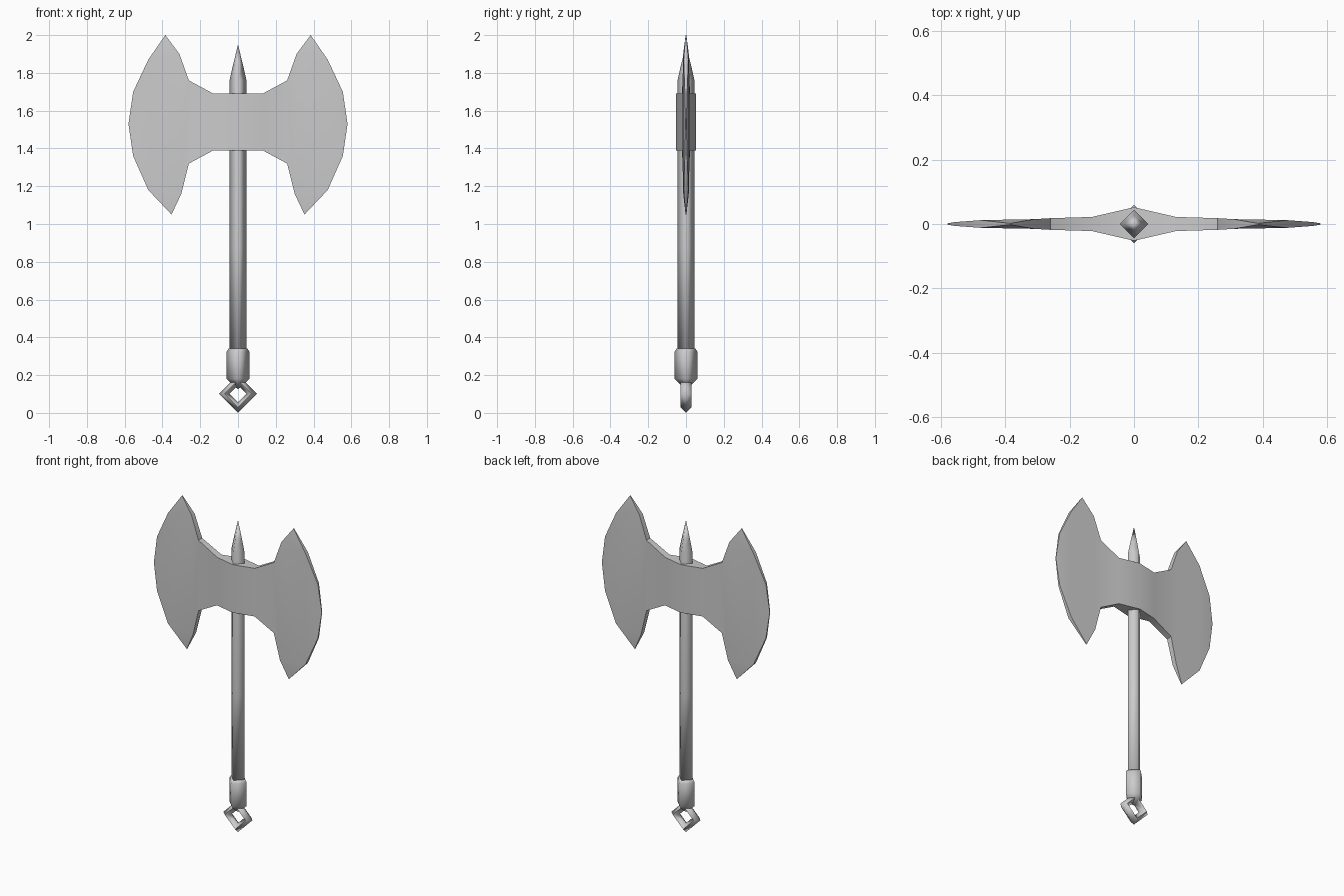
import bpy, bmesh, math
from math import radians

cube = bpy.data.objects.get("Cube")
if cube:
    bpy.data.objects.remove(cube, do_unlink=True)

# One grey for everything
steel = bpy.data.materials.new("plain grey")
steel.use_nodes = True
GREY = (0.6, 0.6, 0.6, 1)
steel.diffuse_color = GREY
steel.node_tree.nodes["Principled BSDF"].inputs["Base Color"].default_value = GREY


def smooth(obj, degrees):
    bpy.ops.object.select_all(action="DESELECT")
    obj.select_set(True)
    bpy.context.view_layer.objects.active = obj
    bpy.ops.object.shade_smooth_by_angle(angle=radians(degrees))


def finish(bm, name, degrees):
    bmesh.ops.recalc_face_normals(bm, faces=bm.faces)
    mesh = bpy.data.meshes.new(name)
    bm.to_mesh(mesh)
    bm.free()
    obj = bpy.data.objects.new(name, mesh)
    bpy.context.collection.objects.link(obj)
    mesh.materials.append(steel)
    smooth(obj, degrees)
    return obj


def lathe(name, profile, sides=4):
    """Turn a (radius, height) profile around the z axis."""
    bm = bmesh.new()
    rings = []
    for r, z in profile:
        count = sides if r else 1
        rings.append([bm.verts.new((r * math.cos(math.tau * i / sides),
                                    r * math.sin(math.tau * i / sides), z))
                      for i in range(count)])
    for low, high in zip(rings, rings[1:]):
        for i in range(sides):
            j = (i + 1) % sides
            corners = [low[i % len(low)], low[j % len(low)],
                       high[j % len(high)], high[i % len(high)]]
            bm.faces.new(list(dict.fromkeys(corners)))
    return finish(bm, name, 100)


# Shaft with its spike, and the pommel
lathe("shaft", [(0, 0.3), (0.045, 0.3), (0.045, 0.87), (0.045, 1.76),
                (0.027, 1.84), (0, 1.95)])
lathe("pommel", [(0, 0.125), (0.035, 0.155), (0.06, 0.18),
                 (0.06, 0.325), (0.05, 0.34), (0, 0.34)])

# Square ring hanging below the pommel
bpy.ops.mesh.primitive_torus_add(major_segments=4, minor_segments=4,
                                 major_radius=0.072, minor_radius=0.028,
                                 location=(0, 0, 0.101),
                                 rotation=(radians(90), 0, 0))
ring = bpy.context.object
ring.name = "pommel_ring"
ring.data.materials.append(steel)
smooth(ring, 100)

# Double blade: half outline as (x, z, half thickness), mirrored
upper = [(0, 1.69, 0.052), (0.13, 1.69, 0.022), (0.26, 1.76, 0.018),
         (0.31, 1.90, 0.015), (0.475, 1.87, 0.012), (0.555, 1.70, 0.006)]
lower = [(0, 1.39, 0.052), (0.13, 1.39, 0.022), (0.26, 1.32, 0.018),
         (0.30, 1.16, 0.015), (0.475, 1.18, 0.012), (0.555, 1.36, 0.006)]
top_tip, low_tip, apex = (0.385, 2.0, 0.002), (0.352, 1.05, 0.002), (0.58, 1.53, 0.002)

bm = bmesh.new()
sides = []
for s in (-1, 1):
    def add(p):
        return bm.verts.new((p[0], s * p[2], p[1]))
    up, lo = [add(p) for p in upper], [add(p) for p in lower]
    tip_u, tip_l, end = add(top_tip), add(low_tip), add(apex)
    for i in range(len(up) - 1):
        bm.faces.new((up[i], up[i + 1], lo[i + 1], lo[i]))
    bm.faces.new((up[3], tip_u, up[4]))
    bm.faces.new((lo[3], tip_l, lo[4]))
    bm.faces.new((up[5], end, lo[5]))
    sides.append(up[:4] + [tip_u] + up[4:] + [end]
                 + lo[:3:-1] + [tip_l] + lo[3::-1])
back, front = sides
for i in range(len(back) - 1):
    bm.faces.new((back[i], back[i + 1], front[i + 1], front[i]))
blade = finish(bm, "double_blade", 35)
mirror = blade.modifiers.new("Mirror", "MIRROR")
mirror.use_axis = (True, False, False)
